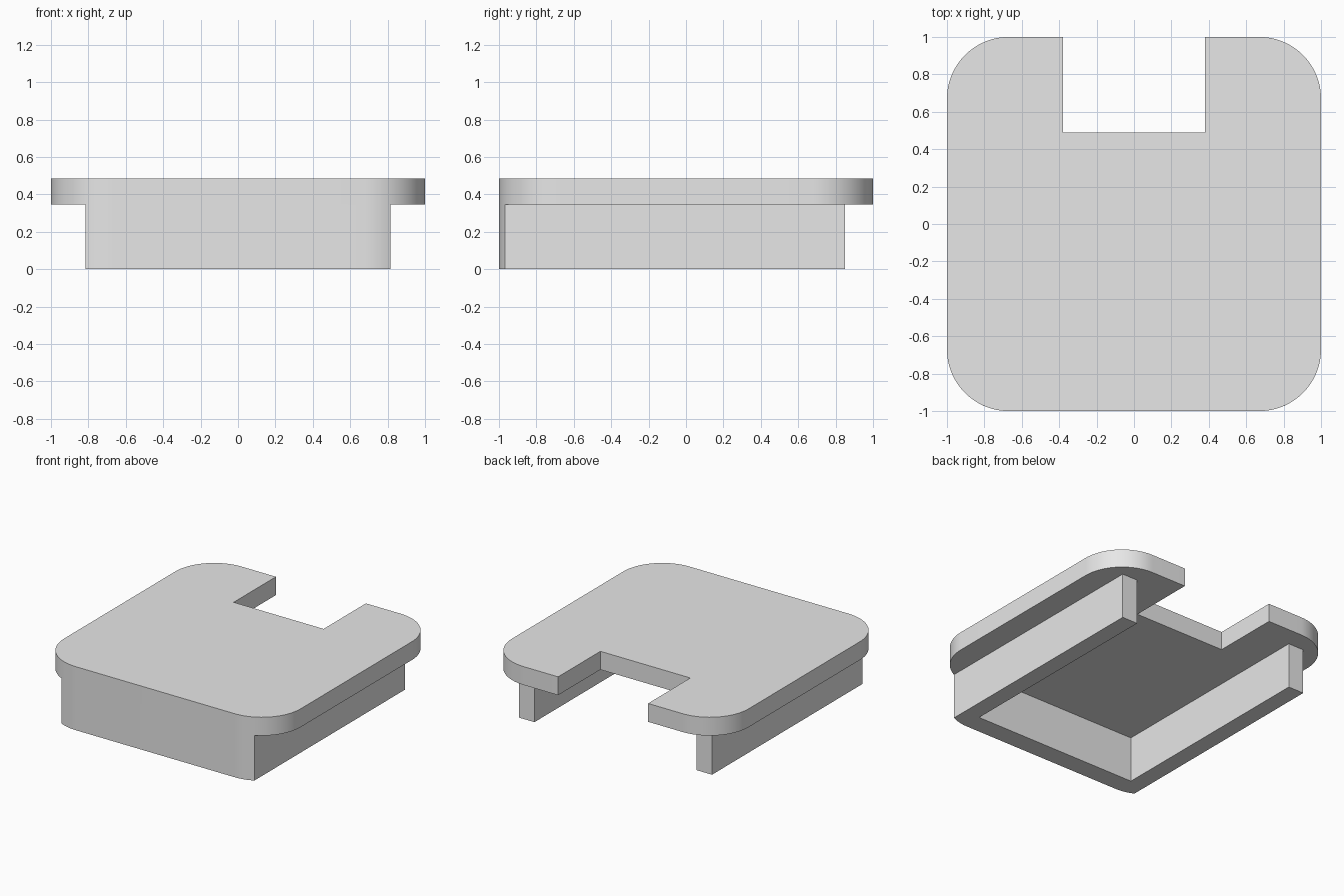
import bpy
import bmesh
from math import sin, cos, pi, acos, radians

cube = bpy.data.objects.get("Cube")
if cube:
    bpy.data.objects.remove(cube, do_unlink=True)

SIZE, RADIUS = 1.0, 0.33           # half width and corner radius of the lid
LID_BOTTOM, LID_TOP = 0.345, 0.485
NOTCH_X, NOTCH_Y = 0.38, 0.49      # half width and inner edge of the notch
WALL_X, WALL_INNER, WALL_BACK = 0.815, 0.685, 0.85
CENTRE = SIZE - RADIUS

grey = bpy.data.materials.new("plain grey")
grey.use_nodes = True
grey.diffuse_color = (0.8, 0.8, 0.8, 1)
grey.node_tree.nodes["Principled BSDF"].inputs["Base Color"].default_value = (0.8, 0.8, 0.8, 1)


def arc(cy, start, end, steps=24):
    """Points of a rounded corner on the +x side."""
    angles = [start + (end - start) * i / steps for i in range(steps + 1)]
    return [(CENTRE + RADIUS * cos(a), cy + RADIUS * sin(a)) for a in angles]


def extrude_outline(name, half, bottom, top):
    """Mirror a half outline across x = 0 and extrude it upward."""
    outline = half + [(-x, y) for x, y in reversed(half)]
    bm = bmesh.new()
    face = bm.faces.new([bm.verts.new((x, y, bottom)) for x, y in outline])
    raised = bmesh.ops.extrude_face_region(bm, geom=[face], use_keep_orig=True)["geom"]
    verts = [v for v in raised if isinstance(v, bmesh.types.BMVert)]
    bmesh.ops.translate(bm, verts=verts, vec=(0, 0, top - bottom))
    bmesh.ops.recalc_face_normals(bm, faces=bm.faces)
    mesh = bpy.data.meshes.new(name)
    bm.to_mesh(mesh)
    bm.free()
    mesh.materials.append(grey)
    obj = bpy.data.objects.new(name, mesh)
    bpy.context.collection.objects.link(obj)
    bpy.ops.object.select_all(action='DESELECT')
    obj.select_set(True)
    bpy.context.view_layer.objects.active = obj
    bpy.ops.object.shade_smooth_by_angle(angle=radians(30))
    return obj


# Rounded lid with a rectangular notch at the back
lid = arc(-CENTRE, -pi / 2, 0) + arc(CENTRE, 0, pi / 2)
lid += [(NOTCH_X, SIZE), (NOTCH_X, NOTCH_Y)]
extrude_outline("lid", lid, LID_BOTTOM, LID_TOP)

# U-shaped skirt, its front flush with the lid and its back open
cut_angle = -acos((WALL_X - CENTRE) / RADIUS)
skirt = arc(-CENTRE, -pi / 2, cut_angle, 8)
skirt += [(WALL_X, WALL_BACK), (WALL_INNER, WALL_BACK), (WALL_INNER, -WALL_BACK)]
extrude_outline("skirt", skirt, 0, LID_BOTTOM)
